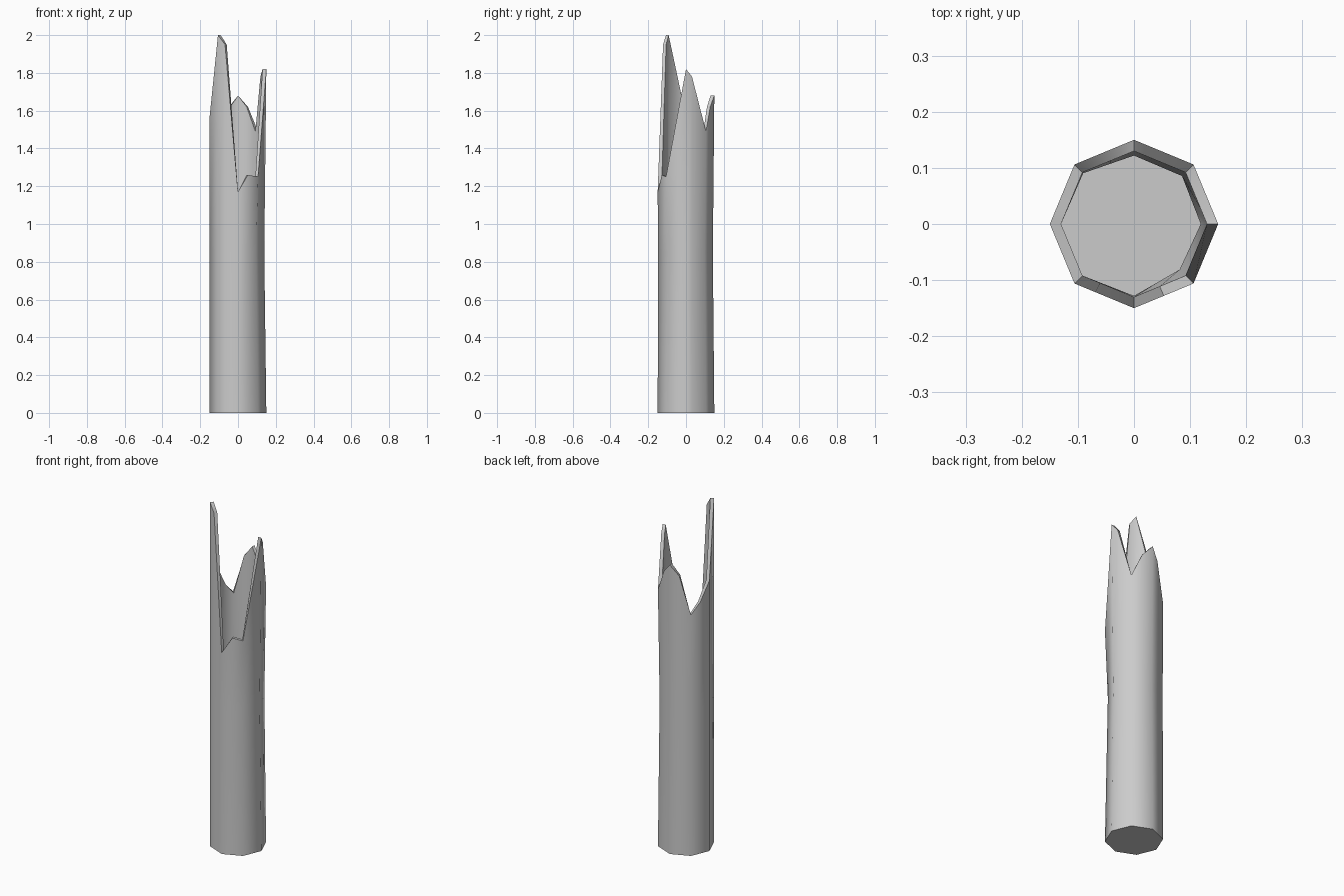
import bpy, bmesh, math

if "Cube" in bpy.data.objects:
    bpy.data.objects.remove(bpy.data.objects["Cube"])

# Jagged rim: (octagon position in eighths of a turn, height)
RIM = [(0, 1.82), (0.3, 1.78), (1, 1.49), (1.5, 1.62), (2, 1.68), (2.45, 1.62),
       (3, 1.40), (3.5, 1.46), (4, 1.57), (5, 2.0), (5.35, 1.95), (6, 1.17),
       (6.5, 1.26), (7, 1.25)]
# Slight dent halfway up, per corner
DENT = [0.139, 0.141, 0.142, 0.148, 0.15, 0.15, 0.148, 0.135]
EVEN = [0.15] * 8
INNER = [0.13] * 8


def on_octagon(pos, radii):
    """Point on the octagon outline, straight between corners."""
    k, f = int(pos), pos - int(pos)
    def corner(i):
        a = i * math.pi / 4
        return radii[i % 8] * math.cos(a), radii[i % 8] * math.sin(a)
    a, b = corner(k), corner(k + 1)
    return a[0] + (b[0] - a[0]) * f, a[1] + (b[1] - a[1]) * f


bm = bmesh.new()


def ring(radii, z=None):
    return [bm.verts.new((*on_octagon(p, radii), h if z is None else z)) for p, h in RIM]


# Outer wall, rim, inner wall, then floor
rings = [ring(EVEN, 0), ring(DENT, 0.85), ring(EVEN), ring(INNER),
         ring([r - 0.02 for r in DENT], 0.85), ring(INNER, 0.03)]
n = len(RIM)
for lo, hi in zip(rings, rings[1:]):
    for i in range(n):
        j = (i + 1) % n
        bm.faces.new((lo[i], lo[j], hi[j], hi[i]))
bm.faces.new(rings[0][::-1])
bm.faces.new(rings[-1])
bmesh.ops.recalc_face_normals(bm, faces=bm.faces)

mesh = bpy.data.meshes.new("broken_hollow_trunk")
bm.to_mesh(mesh)
bm.free()
trunk = bpy.data.objects.new("broken_hollow_trunk", mesh)
bpy.context.collection.objects.link(trunk)

# Smooth bark, crisp broken rim
bpy.context.view_layer.objects.active = trunk
trunk.select_set(True)
bpy.ops.object.shade_smooth_by_angle(angle=math.radians(60))
